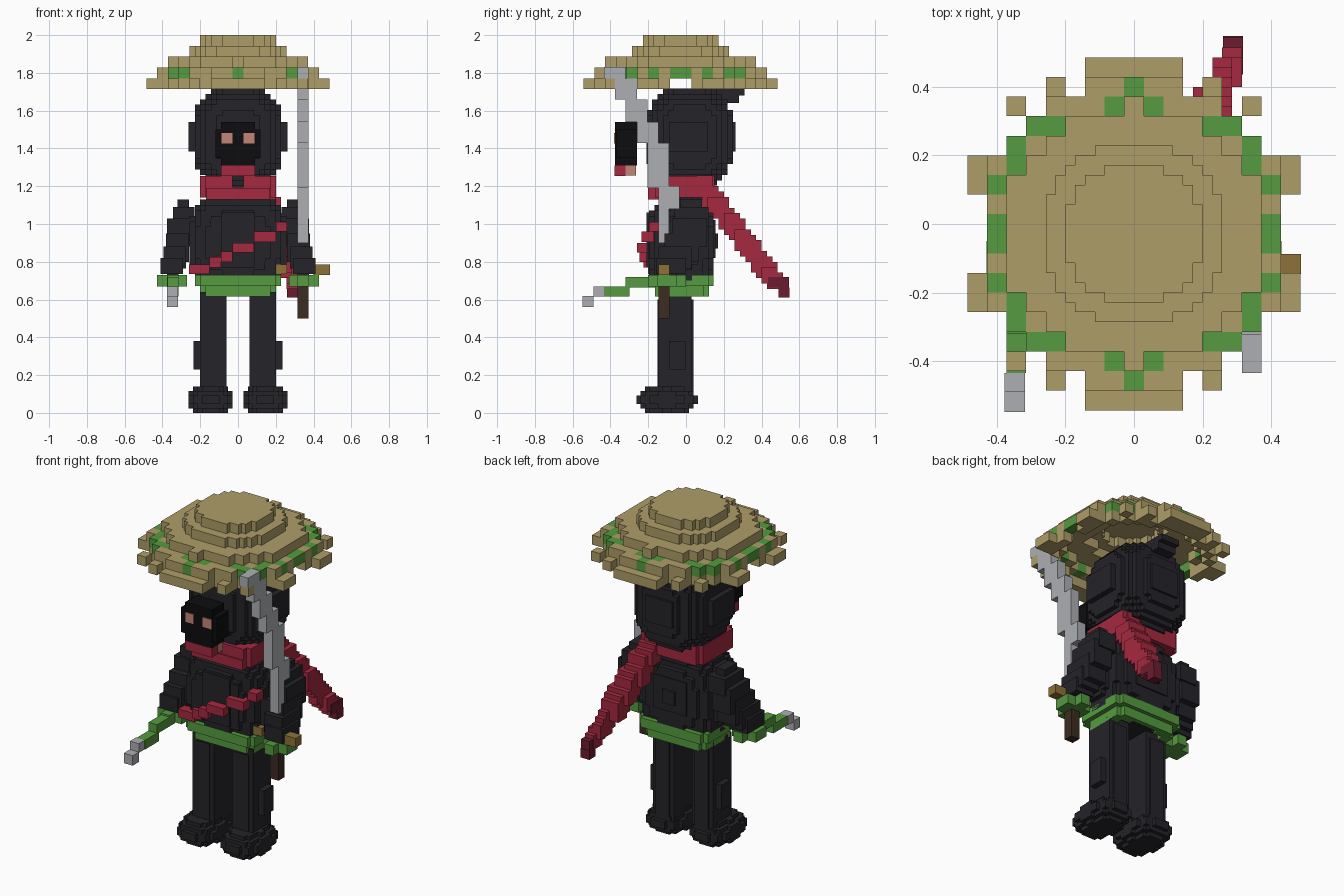
import bpy, math
from mathutils import Vector

if "Cube" in bpy.data.objects:
    bpy.data.objects.remove(bpy.data.objects["Cube"])

V = 2 / 35          # main block size
H = V / 2           # fine block size
MATS = {}


def mat(name, rgb):
    m = bpy.data.materials.new(name)
    m.diffuse_color = (*rgb, 1)
    m.use_nodes = True
    m.node_tree.nodes["Principled BSDF"].inputs["Base Color"].default_value = m.diffuse_color
    MATS[name] = m


mat("straw", (0.43, 0.34, 0.14))
mat("green", (0.09, 0.33, 0.05))
mat("cloth", (0.018, 0.017, 0.022))
mat("black", (0.004, 0.004, 0.005))
mat("red", (0.38, 0.022, 0.05))
mat("dark_red", (0.15, 0.012, 0.028))
mat("skin", (0.55, 0.24, 0.18))
mat("steel", (0.42, 0.43, 0.45))
mat("gold", (0.27, 0.17, 0.04))
mat("wood", (0.045, 0.025, 0.015))


def finish(name, colour, verts, faces):
    me = bpy.data.meshes.new(name)
    me.from_pydata(verts, [], faces)
    me.materials.append(MATS[colour])
    ob = bpy.data.objects.new(name, me)
    bpy.context.collection.objects.link(ob)


CORNERS = [(x, y, z) for x in (0, 1) for y in (0, 1) for z in (0, 1)]
SIDES = {(-1, 0, 0): (0, 1, 3, 2), (1, 0, 0): (4, 6, 7, 5), (0, -1, 0): (0, 4, 5, 1),
         (0, 1, 0): (2, 3, 7, 6), (0, 0, -1): (0, 2, 6, 4), (0, 0, 1): (1, 5, 7, 3)}


def boxes(name, colour, spans):
    """One object from boxes given as (x0, x1, y0, y1, z0, z1)."""
    verts, faces = [], []
    for s in spans:
        n = len(verts)
        verts += [(s[a], s[2 + b], s[4 + c]) for a, b, c in CORNERS]
        faces += [[n + k for k in q] for q in SIDES.values()]
    finish(name, colour, verts, faces)


def voxels(name, colour, cells, size, origin=(0, 0, 0)):
    """One object from filled grid cells, drawing outer faces only."""
    cells, index, faces = set(cells), {}, []
    for c in cells:
        for d, q in SIDES.items():
            if tuple(a + b for a, b in zip(c, d)) not in cells:
                pts = [tuple(c[i] + CORNERS[k][i] for i in range(3)) for k in q]
                faces.append([index.setdefault(p, len(index)) for p in pts])
    finish(name, colour, [[origin[i] + p[i] * size for i in range(3)] for p in index], faces)


def blob(name, colour, centre, radii, power, size=H):
    """Rounded block mass (stepped super-ellipsoid)."""
    n = [math.ceil(r / size) for r in radii]
    cells = [(i, j, k) for i in range(-n[0], n[0]) for j in range(-n[1], n[1]) for k in range(-n[2], n[2])
             if sum(abs((c + .5) * size / r) ** power for c, r in zip((i, j, k), radii)) <= 1]
    voxels(name, colour, cells, size, centre)


def band(nx, ny, nz, inner, outer):
    """Cells of a squarish ring."""
    return [(i, j, k) for i in range(-nx, nx) for j in range(-ny, ny) for k in range(nz)
            if inner < abs((i + .5) / nx) ** 3.5 + abs((j + .5) / ny) ** 3.5 < outer]


def mirrored(spans):
    return spans + [(-b, -a, *rest) for a, b, *rest in spans]


# Straw hat brim: ragged outer ring, leafy ring and shoulder ring
HAT_Y = -0.5 * V
LEAVES = {(0, 7), (1, 6), (4, 5), (5, 5), (6, 4), (7, 2), (7, 0), (6, 3)}
for layer, (inner, outer) in enumerate([(.405, .507), (.355, .453), (.23, .374)]):
    straw, leaf = [], []
    for i in range(-9, 10):
        for j in range(-9, 9):
            r = math.hypot(i * V, (j + .5) * V)
            notch = layer == 0 and .453 < r < .476
            if inner <= r <= outer and not notch:
                key = (abs(i), j if j >= 0 else -j - 1)
                (leaf if layer == 1 and key in LEAVES else straw).append((i, j, 0))
    at = (-V / 2, HAT_Y, (30 + layer) * V)
    voxels(f"hat_ring_{layer + 1}", "straw", straw, V, at)
    if leaf:
        voxels("hat_leaves", "green", leaf, V, at)

# Hat crown in finer steps
for layer, (inner, outer) in enumerate([(.16, .268), (0, .205)]):
    crown = [(i, j, k) for i in range(-10, 10) for j in range(-10, 10) for k in (0, 1)
             if inner <= math.hypot((i + .5) * H, (j + .5) * H) <= outer]
    voxels(f"hat_crown_{layer + 1}", "straw", crown, H, (0, HAT_Y, (33 + layer) * V))

# Hooded head with a knot behind, raised face plate and eyes
blob("head", "cloth", (0, .02, 1.46), (.24, .228, .27), 2.8)
boxes("head_panels", "cloth", mirrored([(.2, .262, -.09, .115, 1.385, 1.54)]) +
      [(-.09, .09, .2, .262, 1.385, 1.54)])
boxes("hood_knot", "cloth", [(-.06, .06, .1, .31, 1.68, 1.715), (-.06, .06, .1, .28, 1.64, 1.68)])
boxes("face_plate", "black", [(-.12, .12, -.37, -.26, 1.35, 1.5), (-.09, .09, -.375, -.26, 1.31, 1.54)])
boxes("eyes", "skin", mirrored([(.03, .088, -.38, -.33, 1.425, 1.483)]))
boxes("chin_cloth", "red", [(-.09, .09, -.378, -.32, 1.255, 1.31)])
boxes("chin", "skin", [(-.085, .085, -.32, -.265, 1.257, 1.31)])

# Scarf around the neck and stepped tail hanging behind
blob("neck", "cloth", (0, 0, 1.17), (.13, .12, .1), 4)
ring = [c for c in band(7, 6, 4, .45, 1.25) if not (c[0] in (-1, 0) and c[1] < 0 and c[2] > 1)]
voxels("scarf", "red", ring, H, (0, -.02, 1.14))
boxes("scarf_front", "red", [(-.17, .17, -.2, -.14, 1.13, 1.19)])
a, b = Vector((.13, .10, 1.19)), Vector((.285, .49, .68))
tail = set()
for s in range(41):
    p = a.lerp(b, s / 40) / H
    w = 2 if s < 30 else 1
    for i in range(-w, w):
        for j in range(-2, 1):
            for k in range(-1, 2):
                tail.add((round(p.x) + i, round(p.y) + j, round(p.z) + k))
voxels("scarf_tail", "red", tail, H)
boxes("scarf_tip", "dark_red", [(.26, .318, .435, .545, .665, .72), (.26, .318, .49, .548, .61, .665)])

# Torso with chest and back panels
blob("torso", "cloth", (0, -.025, .9), (.255, .172, .25), 3.2)
boxes("torso_panels", "cloth", [(-.145, .145, -.2, 0, .8, 1.03), (-.09, .09, -.21, 0, .77, 1.06),
                                (-.11, .11, 0, .155, .82, 1.02), (-.04, .04, .1, .17, .87, .95)])

# Diagonal sash climbing across the chest
sash = [(-.26, -.15, -.20, -.14, .735, .785), (-.15, -.09, -.225, -.17, .77, .825),
        (-.09, -.03, -.245, -.19, .80, .855), (-.03, .085, -.26, -.2, .85, .90),
        (.085, .2, -.235, -.17, .905, .96), (.2, .26, -.195, -.13, .96, 1.01)]
boxes("sash", "red", sash)

# Green belt as two open bands
voxels("belt", "green", band(8, 6, 2, .42, 1.3), H, (0, -.025, .672))
voxels("belt_lower", "green", band(7, 5, 2, .35, 1.3), H, (0, -.02, .615))

# Arms sloping outward and forward, with green cuffs
boxes("arms", "cloth", mirrored([
    (.26, .32, -.03, .085, 1.06, 1.13), (.23, .345, -.06, .12, .99, 1.09),
    (.25, .375, -.075, .11, .88, 1.03), (.26, .38, -.115, .07, .80, .95),
    (.275, .395, -.145, .03, .765, .88), (.29, .41, -.16, .0, .735, .82),
    (.315, .375, -.15, -.05, .69, .74)]))
boxes("cuffs", "green", mirrored([(.27, .43, -.15, -.05, .67, .73), (.315, .375, -.2, .0, .67, .73)]))

# Legs with knee strips and stepped shoes
boxes("legs", "cloth", mirrored([(.06, .2, -.145, .03, .08, .64), (.085, .175, -.15, .04, .1, .6),
                                 (.2, .235, -.09, .0, .23, .38)]))
for side in (-1, 1):
    blob("left_shoe" if side < 0 else "right_shoe", "cloth",
         (side * .145, -.10, .07), (.117, .163, .072), 2.5, .07 / 3)

# Curved sword held upright: stepped blade, guard and grip
blade = [(-.434, -.32, 1.77, 1.83), (-.377, -.31, 1.66, 1.77), (-.32, -.26, 1.54, 1.77),
         (-.26, -.205, 1.43, 1.66), (-.205, -.145, 1.19, 1.54), (-.145, -.09, .9, 1.43),
         (-.09, -.035, 1.08, 1.2)]
boxes("sword_blade", "steel", [(.315, .372, *s) for s in blade])
boxes("sword_guard", "gold", [(.2, .26, -.145, -.088, .735, .785), (.4, .486, -.145, -.088, .73, .785)])
boxes("sword_grip", "wood", [(.315, .372, -.145, -.088, .5, .68)])

# Green stick pointing forward from the other hand, with a steel tip
boxes("stick", "green", [(-.372, -.315, -.32, -.15, .665, .72), (-.372, -.315, -.434, -.3, .615, .67)])
boxes("stick_tip", "steel", [(-.377, -.318, -.49, -.434, .615, .67), (-.377, -.318, -.548, -.49, .56, .62)])
